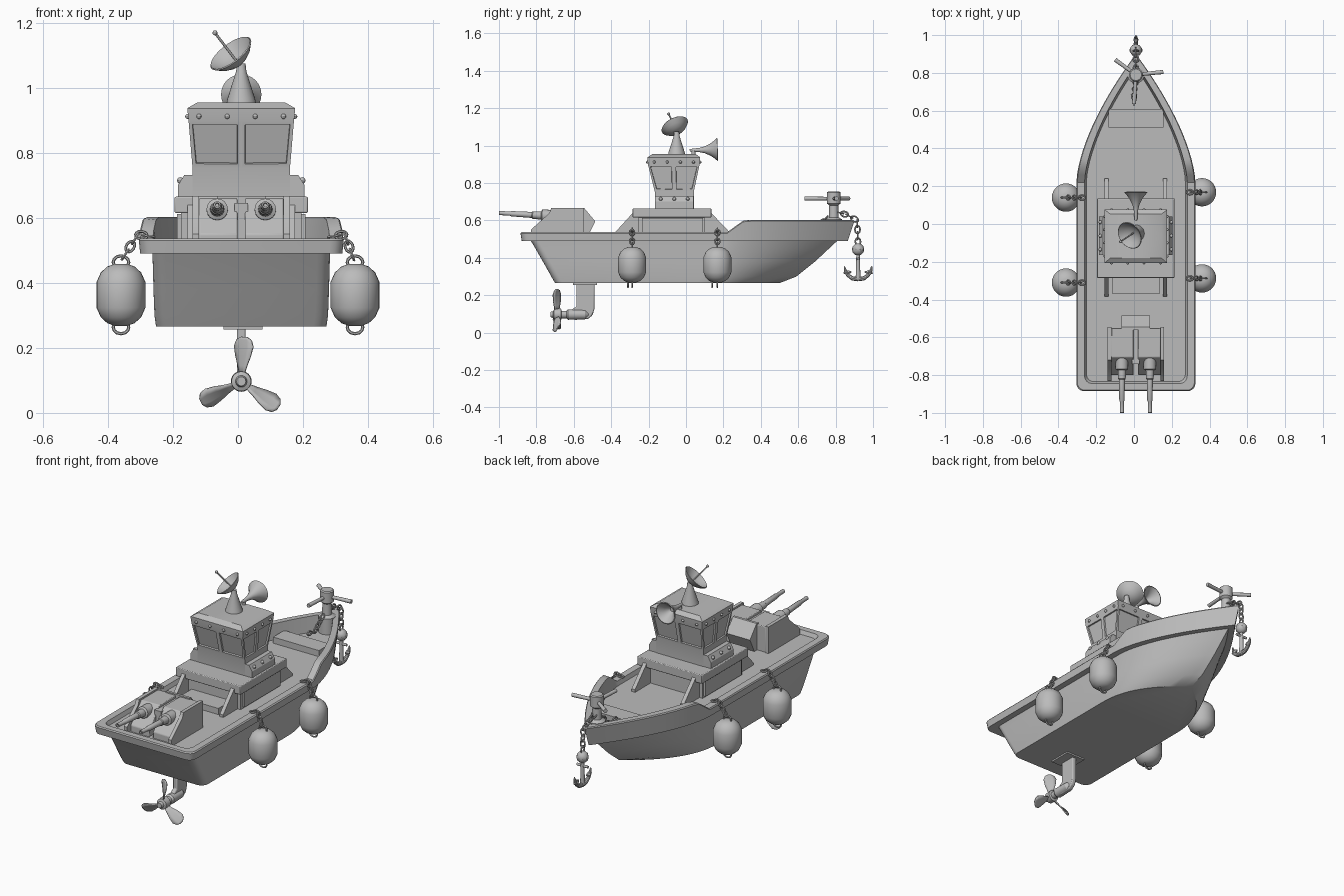
import bpy, bmesh, math
from mathutils import Vector, Quaternion

cube = bpy.data.objects.get("Cube")
if cube:
    bpy.data.objects.remove(cube, do_unlink=True)

grey = bpy.data.materials.new("plain_grey")
grey.use_nodes = True
COLOUR = (0.5, 0.5, 0.5, 1)
grey.diffuse_color = COLOUR
for node in grey.node_tree.nodes:
    if node.type == 'BSDF_PRINCIPLED':
        node.inputs["Base Color"].default_value = COLOUR

CX = 0.01      # centreline of the hull
DECK = 0.515
made = []


def finish(name, bm, bevel=0):
    bmesh.ops.recalc_face_normals(bm, faces=bm.faces)
    mesh = bpy.data.meshes.new(name)
    bm.to_mesh(mesh)
    bm.free()
    mesh.materials.append(grey)
    ob = bpy.data.objects.new(name, mesh)
    bpy.context.collection.objects.link(ob)
    if bevel:
        mod = ob.modifiers.new("bevel", 'BEVEL')
        mod.width, mod.segments = bevel, 2
    made.append(ob)
    return ob


def skin(bm, rings, caps=True):
    """Join closed rings of points with quads."""
    loops = [[bm.verts.new(p) for p in ring] for ring in rings]
    for a, b in zip(loops, loops[1:]):
        for i in range(len(a)):
            j = (i + 1) % len(a)
            bm.faces.new((a[i], a[j], b[j], b[i]))
    if caps:
        bm.faces.new(loops[0][::-1])
        bm.faces.new(loops[-1])


def loft(name, rings, bevel=0):
    bm = bmesh.new()
    skin(bm, rings)
    return finish(name, bm, bevel)


def box(name, x, y, z, bevel=0):
    return loft(name, [[(x[0], y[0], h), (x[1], y[0], h), (x[1], y[1], h), (x[0], y[1], h)]
                       for h in z], bevel)


def prism(name, pts, a, b, axis='x', bevel=0):
    place = (lambda p, d: (d, p[0], p[1])) if axis == 'x' else (lambda p, d: (p[0], d, p[1]))
    return loft(name, [[place(p, d) for p in pts] for d in (a, b)], bevel)


def circle(c, axis, r, n):
    q = Vector(axis).to_track_quat('Z', 'Y')
    return [Vector(c) + q @ Vector((r * math.cos(k), r * math.sin(k), 0))
            for k in (2 * math.pi * i / n for i in range(n))]


def lathe(name, origin, axis, profile, n=24):
    axis = Vector(axis).normalized()
    return loft(name, [circle(Vector(origin) + axis * h, axis, r, n) for h, r in profile])


def rod(name, a, b, r1, r2=None, n=12):
    d = Vector(b) - Vector(a)
    return lathe(name, a, d, [(0, r1), (d.length, r2 or r1)], n)


def tube(name, pts, radii, n=10):
    pts = [Vector(p) for p in pts]
    last = len(pts) - 1
    return loft(name, [circle(p, pts[min(i + 1, last)] - pts[max(i - 1, 0)], radii[i], n)
                       for i, p in enumerate(pts)])


def balls(name, pts, r):
    bm = bmesh.new()
    for p in pts:
        new = bmesh.ops.create_uvsphere(bm, u_segments=10, v_segments=6, radius=r)
        bmesh.ops.translate(bm, verts=new["verts"], vec=p)
    return finish(name, bm)


def chain(name, pts, link=0.036, size=0.012, wire=0.0045):
    """Oval links along a path, every second one turned a quarter."""
    bm = bmesh.new()
    count = 0
    for a, b in zip(pts, pts[1:]):
        a, b = Vector(a), Vector(b)
        n = max(1, round((b - a).length / (link * 0.75)))
        for i in range(n):
            c = a.lerp(b, (i + 0.5) / n)
            q = (b - a).to_track_quat('Z', 'Y') @ Quaternion((0, 0, 1), count % 2 * math.pi / 2)
            rings = []
            for k in range(13):
                t = 2 * math.pi * k / 12
                out = Vector((math.cos(t), 0, math.sin(t)))
                mid = Vector((size * out.x, 0, link / 2 * out.z))
                rings.append([c + q @ (mid + wire * (out * math.cos(u) + Vector((0, math.sin(u), 0))))
                              for u in (math.pi * m / 3 for m in range(6))])
            skin(bm, rings, False)
            count += 1
    bmesh.ops.remove_doubles(bm, verts=bm.verts, dist=0.0002)
    return finish(name, bm)


# Hull, rail and deck in one loft of plan outlines
def rail_top(y):
    return 0.537 + 0.065 * min(1, max(0, (y - 0.22) / 0.09))


def outline(z, stern, bow, start, w, power, corner=0.04):
    half = []
    for i in range(5):
        k = math.pi / 2 * (i / 4 - 1)
        half.append((w - corner + corner * math.cos(k), stern + corner + corner * math.sin(k)))
    for i in range(17):
        t = i / 16
        half.append((w * (1 - t ** power), start + t * (bow - start)))
    full = half + [(-x, y) for x, y in half[-2::-1]]
    return [(CX + x, y, z(y) if callable(z) else z) for x, y in full]


loft("hull", [
    outline(0.265, -0.70, 0.50, 0.05, 0.262, 2.3),
    outline(0.30, -0.72, 0.59, 0.09, 0.267, 2.1),
    outline(0.38, -0.765, 0.69, 0.14, 0.27, 1.9),
    outline(0.45, -0.805, 0.765, 0.19, 0.272, 1.7),
    outline(0.492, -0.83, 0.81, 0.22, 0.273, 1.6),
    outline(0.49, -0.878, 0.865, 0.22, 0.311, 1.6),
    outline(lambda y: rail_top(y) - 0.006, -0.885, 0.90, 0.22, 0.315, 1.6),
    outline(rail_top, -0.88, 0.895, 0.22, 0.31, 1.6),
    outline(rail_top, -0.845, 0.845, 0.22, 0.272, 1.6),
    outline(DECK, -0.835, 0.825, 0.22, 0.262, 1.6)])
box("bow_step", (CX - 0.145, CX + 0.145), (0.51, 0.61), (DECK - 0.01, 0.55))

# Deckhouse
box("house_base", (CX - 0.185, CX + 0.185), (-0.255, 0.10), (DECK - 0.01, 0.62))
box("house_slab", (CX - 0.205, CX + 0.205), (-0.285, 0.135), (0.615, 0.665), 0.004)
box("stern_step", (CX - 0.125, CX + 0.125), (-0.37, -0.25), (DECK - 0.01, 0.55))
for s in (-1, 1):
    x = CX + s * 0.155
    for end, near, far in ((1, 0.10, 0.24), (-1, -0.25, -0.385)):
        prism("house_bracket", [(near, 0.64), (near + end * 0.035, 0.64), (far, 0.53),
                                (far, DECK - 0.005), (near, DECK - 0.005)], x - 0.011, x + 0.011)
    prism("house_side_panel", [(-0.235, 0.525), (0.09, 0.525), (0.09, 0.612), (-0.235, 0.612)],
          CX + s * 0.18, CX + s * 0.197)
    prism("side_locker", [(CX + s * q, z) for q, z in ((0.14, 0.66), (0.195, 0.66), (0.195, 0.70),
                                                       (0.175, 0.732), (0.14, 0.732))], -0.165, 0.04, 'y')
    balls("locker_bolts", [(CX + s * 0.188, y, 0.715) for y in (-0.135, -0.063, 0.01)], 0.01)


# Wheelhouse with inset windows on every wall
def wall_ring(z, w, y0, y1):
    m = (y0 + y1) / 2
    return [(CX + x, y, z) for x, y in ((-w, y0), (0, y0), (w, y0), (w, m),
                                        (w, y1), (0, y1), (-w, y1), (-w, m))]


bm = bmesh.new()
skin(bm, [wall_ring(0.66, 0.15, -0.165, 0.042), wall_ring(0.755, 0.15, -0.167, 0.042),
          wall_ring(0.897, 0.162, -0.203, 0.072), wall_ring(0.937, 0.166, -0.207, 0.076),
          wall_ring(0.955, 0.135, -0.18, 0.052)])
panes = [f for f in bm.faces if 0.8 < f.calc_center_median().z < 0.85]
bmesh.ops.recalc_face_normals(bm, faces=bm.faces)
bmesh.ops.inset_individual(bm, faces=panes, thickness=0.016)
bmesh.ops.inset_individual(bm, faces=panes, thickness=0.002, depth=-0.008)
finish("wheelhouse", bm)
bolts = [(CX + x, y, 0.912) for x in (-0.13, -0.043, 0.043, 0.13) for y in (-0.206, 0.075)]
bolts += [(CX + x, y, 0.912) for x in (-0.165, 0.165) for y in (-0.17, -0.1, -0.03, 0.04)]
balls("wall_bolts", bolts, 0.008)

# Radar dish on a cone, and horn
lathe("radar_cone", (CX, -0.05, 0.95), (0, 0, 1),
      [(0, 0.046), (0.015, 0.043), (0.10, 0.016), (0.125, 0.013)])
aim = Vector((-0.55, -0.37, 0.72)).normalized()
rim = Vector((-0.022, -0.06, 1.105))
lathe("radar_dish", rim, aim, [(-0.042, 0.012), (-0.036, 0.034), (-0.022, 0.056), (0, 0.076),
                               (0.003, 0.073), (-0.018, 0.052), (-0.03, 0.03), (-0.034, 0.008)], 32)
rod("radar_feed", rim - aim * 0.035, rim + aim * 0.085, 0.004)
balls("radar_feed_tip", [rim + aim * 0.087], 0.008)
lathe("horn", (CX, 0.02, 0.975), (0, 1, 0.03),
      [(0, 0.007), (0.05, 0.011), (0.08, 0.018), (0.11, 0.032), (0.135, 0.05), (0.148, 0.062),
       (0.15, 0.057), (0.12, 0.03), (0.09, 0.012)], 32)
rod("horn_stand", (CX, 0.04, 0.95), (CX, 0.04, 0.975), 0.01)

# Twin gun turret
for s in (-1, 1):
    a, b = CX + s * 0.012, CX + s * 0.13
    prism("gun_housing", [(-0.80, 0.505), (-0.80, 0.55), (-0.705, 0.66), (-0.55, 0.66), (-0.55, 0.505)],
          a, b, bevel=0.004)
    prism("turret_cheek", [(-0.83, 0.505), (-0.83, 0.55), (-0.73, 0.64), (-0.72, 0.667),
                           (-0.545, 0.667), (-0.545, 0.505)], b, CX + s * 0.15)
    lathe("gun_barrel", (CX + s * 0.074, -0.70, 0.622), (0, -1, 0.06),
          [(0, 0.033), (0.07, 0.033), (0.075, 0.022), (0.12, 0.02), (0.125, 0.016), (0.235, 0.014),
           (0.24, 0.011), (0.30, 0.011), (0.30, 0.006), (0.28, 0.005)], 16)
box("turret_core", (CX - 0.02, CX + 0.02), (-0.74, -0.56), (0.505, 0.645))
prism("turret_back", [(-0.56, 0.667), (-0.545, 0.667), (-0.485, 0.595), (-0.53, 0.505), (-0.56, 0.505)],
      CX - 0.075, CX + 0.075)

# Fenders hung on chains
for s, ys in ((-1, (0.14, -0.31)), (1, (0.168, -0.288))):
    for y in ys:
        x = s * 0.36
        lathe("fender", (x, y, 0.268), (0, 0, 1),
              [(0, 0.02), (0.008, 0.042), (0.026, 0.062), (0.055, 0.075), (0.135, 0.075),
               (0.164, 0.062), (0.182, 0.042), (0.19, 0.02)], 28)
        chain("fender_ring", [(x, y, 0.45), (x, y, 0.476)], 0.04, 0.024, 0.005)
        chain("fender_ring", [(x, y, 0.25), (x, y, 0.277)], 0.04, 0.024, 0.005)
        chain("fender_chain", [(CX + s * 0.275, y, 0.542), (CX + s * 0.318, y, 0.548),
                               (s * 0.355, y, 0.475)])

# Bow post with three bars
lathe("bow_post", (CX, 0.79, DECK - 0.01), (0, 0, 1),
      [(0, 0.045), (0.10, 0.045), (0.112, 0.026), (0.175, 0.024), (0.185, 0.036), (0.245, 0.036), (0.25, 0.03)])
for x, y in ((-0.10, 0.87), (0.155, 0.805), (0.0, 0.635)):
    rod("post_bar", (CX, 0.79, 0.717), (x, y, 0.717), 0.009, 0.011)
chain("deck_chain", [(CX, 0.755, 0.62), (CX - 0.01, 0.69, 0.545), (CX - 0.01, 0.63, 0.56)])

# Anchor on its chain
chain("anchor_chain", [(CX, 0.81, 0.645), (CX, 0.86, 0.63), (CX, 0.915, 0.60), (CX, 0.92, 0.47)], 0.042, 0.014)
balls("anchor_ball", [(CX, 0.92, 0.445)], 0.033)
rod("anchor_shank", (CX, 0.92, 0.43), (CX, 0.92, 0.285), 0.009, 0.013)
rod("anchor_stock", (CX - 0.035, 0.92, 0.395), (CX + 0.035, 0.92, 0.395), 0.007)
for s in (-1, 1):
    tube("anchor_arm", [(CX, 0.92 + s * d, z) for d, z in ((0, 0.287), (0.03, 0.29), (0.055, 0.308),
                                                          (0.068, 0.33), (0.073, 0.355))],
         [0.013, 0.012, 0.01, 0.009, 0.003])
    tube("anchor_fluke", [(CX, 0.92 + s * d, z) for d, z in ((0.035, 0.325), (0.055, 0.322), (0.079, 0.318))],
         [0.003, 0.014, 0.003], 6)

# Drive leg and propeller
box("leg_plate", (CX - 0.055, CX + 0.065), (-0.605, -0.475), (0.256, 0.27))
prism("drive_leg", [(-0.585, 0.262), (-0.49, 0.262), (-0.49, 0.125), (-0.5, 0.093), (-0.525, 0.073),
                    (-0.6, 0.068), (-0.61, 0.125), (-0.585, 0.14)], CX - 0.013, CX + 0.013, bevel=0.006)
hub = Vector((CX, -0.69, 0.095))
lathe("propeller_shaft", (CX, -0.52, 0.097), (0, -1, 0),
      [(0, 0.012), (0.02, 0.026), (0.11, 0.028), (0.12, 0.02), (0.145, 0.02), (0.148, 0.032),
       (0.185, 0.03), (0.19, 0.018), (0.205, 0.014)])
for turn in (86, 206, 326):
    k = math.radians(turn)
    out, side = Vector((math.cos(k), 0, math.sin(k))), Vector((-math.sin(k), 0, math.cos(k)))
    bm = bmesh.new()
    rows = []
    for r, w, pitch in ((0.02, 0.012, 60), (0.05, 0.02, 50), (0.08, 0.03, 42),
                        (0.11, 0.035, 35), (0.13, 0.026, 30), (0.139, 0.01, 28)):
        p = math.radians(pitch)
        across = side * math.cos(p) + Vector((0, math.sin(p), 0))
        rows.append([bm.verts.new(hub + out * r + across * (w * e)) for e in (-1, -0.4, 0.4, 1)])
    for a, b in zip(rows, rows[1:]):
        for i in range(3):
            bm.faces.new((a[i], a[i + 1], b[i + 1], b[i]))
    mod = finish("propeller_blade", bm).modifiers.new("thickness", 'SOLIDIFY')
    mod.thickness, mod.offset = 0.006, 0

# Smooth round parts, keep edges crisp
bpy.ops.object.select_all(action='DESELECT')
for ob in made:
    ob.select_set(True)
bpy.context.view_layer.objects.active = made[0]
bpy.ops.object.shade_smooth_by_angle(angle=math.radians(32))
